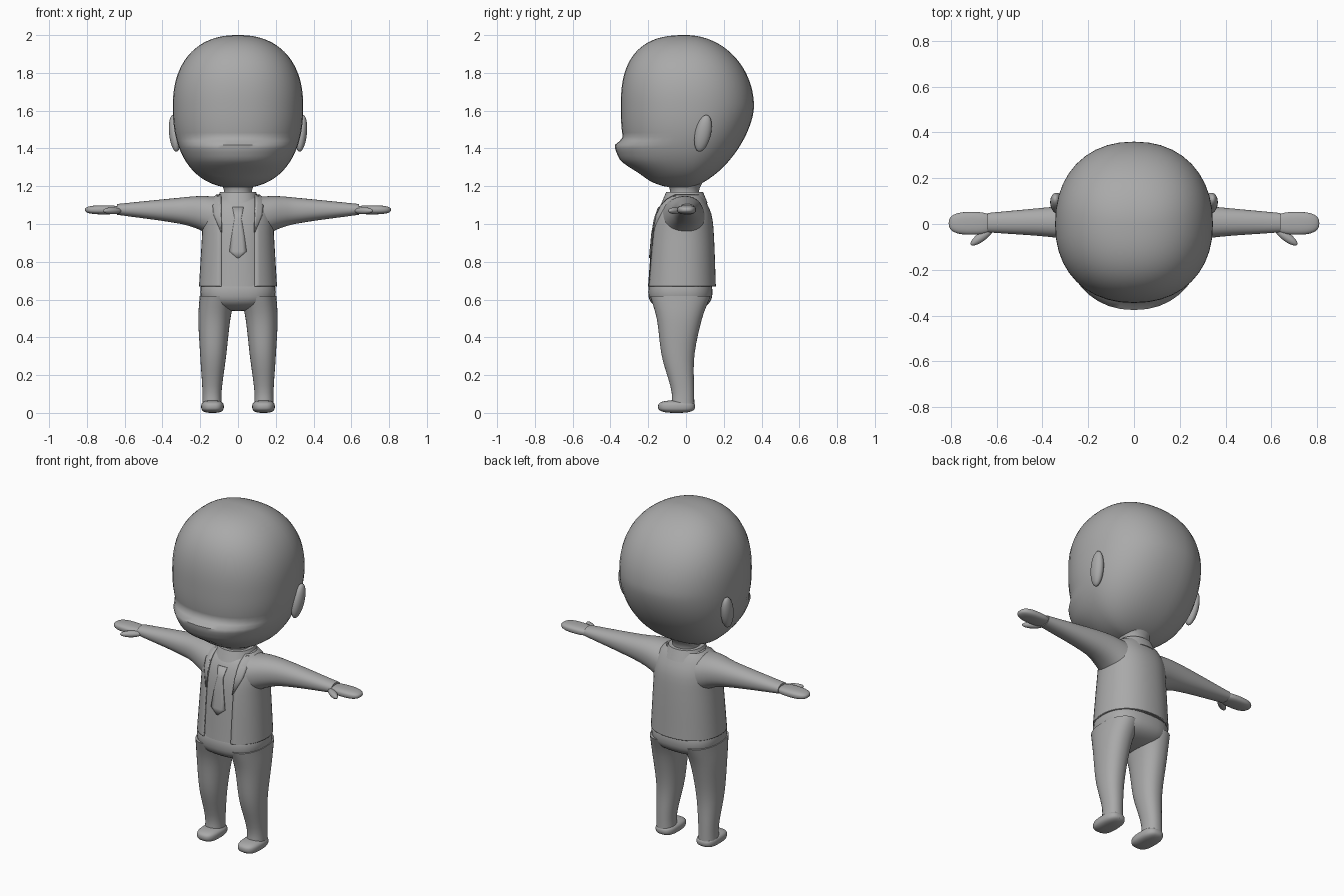
import bpy, bmesh
from math import sin, cos, pi, asin
from mathutils import Euler, Vector

cube = bpy.data.objects.get("Cube")
if cube:
    bpy.data.objects.remove(cube, do_unlink=True)

tone = (0.4, 0.4, 0.4, 1)
grey = bpy.data.materials.new("plain grey")
grey.use_nodes = True
grey.diffuse_color = tone
grey.node_tree.nodes["Principled BSDF"].inputs["Base Color"].default_value = tone


def finish(name, bm, mirror=False, thick=0):
    """Turn a bmesh into a smooth object that keeps its hard edges."""
    bmesh.ops.remove_doubles(bm, verts=bm.verts, dist=1e-5)
    for face in bm.faces:
        face.smooth = True
    for edge in bm.edges:
        edge.smooth = edge.calc_face_angle(0) < 0.9
    mesh = bpy.data.meshes.new(name)
    bm.to_mesh(mesh)
    bm.free()
    mesh.materials.append(grey)
    ob = bpy.data.objects.new(name, mesh)
    bpy.context.collection.objects.link(ob)
    if mirror:
        ob.modifiers.new("Mirror", "MIRROR")
    if thick:
        solid = ob.modifiers.new("Thickness", "SOLIDIFY")
        solid.thickness = thick
        solid.offset = -1


def signed_power(value, exponent):
    return abs(value) ** exponent * (1 if value >= 0 else -1)


def sample(rows, t):
    """Smoothly interpolate the values of rows keyed by their first entry."""
    last = len(rows) - 1
    k = max(i for i in range(last) if i == 0 or rows[i][0] <= t)
    a, b = rows[k], rows[k + 1]
    before, after = rows[max(k - 1, 0)], rows[min(k + 2, last)]
    span = b[0] - a[0]
    f = (t - a[0]) / span
    ease = f * f * (3 - 2 * f)
    values = []
    for i in range(1, len(a)):
        slope_a = (b[i] - before[i]) / (b[0] - before[0]) * span
        slope_b = (after[i] - a[i]) / (after[0] - a[0]) * span
        values.append(a[i] + (b[i] - a[i]) * ease
                      + slope_a * f * (1 - f) ** 2 - slope_b * f * f * (1 - f))
    return values


ROUND = 2.2  # roundness of every cross-section


def outline(box, gap, segments, mid=None):
    """Rounded section inside a box, leaving an opening of half-width gap in front."""
    u0, u1, v0, v1 = box
    centre, radius = (u0 + u1) / 2, (u1 - u0) / 2
    middle = (v0 + v1) / 2 if mid is None else mid
    start = asin((gap / radius) ** (ROUND / 2)) if gap else 0
    points = []
    for i in range(segments + 1 if gap else segments):
        angle = start + (2 * pi - 2 * start) * i / segments
        depth = middle - v0 if cos(angle) > 0 else v1 - middle
        points.append((centre + radius * signed_power(sin(angle), 2 / ROUND),
                       middle - depth * signed_power(cos(angle), 2 / ROUND)))
    return points


def loft(name, section, start, end, along_x=False, steps=20, segments=40,
         mid=None, gap=0, caps=True, **options):
    """Skin the boxes given by section(t) between start and end."""
    bm = bmesh.new()
    rings = []
    for k in range(steps + 1):
        t = start + (end - start) * (1 - cos(pi * k / steps)) / 2
        points = outline(section(t), gap, segments, mid)
        rings.append([bm.verts.new((t, u, v) if along_x else (u, v, t)) for u, v in points])
    count = len(rings[0])
    for low, high in zip(rings, rings[1:]):
        for i in range(segments):
            j = (i + 1) % count
            bm.faces.new((low[i], low[j], high[j], high[i]))
    if caps:
        bm.faces.new(rings[0][::-1])
        bm.faces.new(rings[-1])
    finish(name, bm, **options)


def blob(name, centre, size, power=2.0, turn=(0, 0, 0), mirror=True):
    """Rounded block: a sphere pushed towards a box, scaled and turned."""
    bm = bmesh.new()
    bmesh.ops.create_uvsphere(bm, u_segments=32, v_segments=20, radius=1)
    spin = Euler(turn).to_matrix()
    for v in bm.verts:
        shaped = Vector([s * signed_power(c, 2 / power) for c, s in zip(v.co, size)])
        v.co = Vector(centre) + spin @ shaped
    finish(name, bm, mirror)


def ramp(low, high, t):
    f = min(1, max(0, (t - low) / (high - low)))
    return f * f * (3 - 2 * f)


# Head: a rounded skull with a stepped lower face
CHIN, BROW, CROWN = 1.19, 1.62, 2.0


def head_section(z):
    upper = z > BROW
    h = min(1, (z - BROW) / (CROWN - BROW) if upper else (BROW - z) / (BROW - CHIN))

    def bulge(power):
        return (1 - h ** power) ** (1 / power)

    width = 0.345 * bulge(2.3)
    muzzle = 0.055 * ramp(1.25, 1.35, z) * (1 - ramp(1.41, 1.46, z))
    front = 0.345 * bulge(2.6) + muzzle
    back = 0.36 * bulge(2 if upper else 1.6)
    return -width, width, -front, back


loft("head", head_section, CHIN, CROWN, steps=56, mid=0, caps=False)
blob("ears", (0.335, 0.09, 1.48), (0.03, 0.042, 0.1), turn=(-0.22, 0.1, 0))


# Neck and collar
def tube(rows):
    def section(z):
        radius = sample(rows, z)[0]
        return -radius, radius, -radius - 0.01, radius - 0.005
    return section


loft("neck", tube([(1.1, 0.09), (1.18, 0.075), (1.26, 0.12)]), 1.1, 1.26)
loft("collar", tube([(1.11, 0.12), (1.17, 0.095)]), 1.11, 1.17, steps=6)

# Shirt and open jacket share one body shape: height, half-width, front, back
body = [(0.67, 0.207, 0.213, 0.158), (0.95, 0.19, 0.19, 0.147), (1.05, 0.185, 0.17, 0.135),
        (1.12, 0.16, 0.135, 0.105), (1.155, 0.115, 0.09, 0.085)]
HEM, SHOULDER = body[0][0], body[-1][0]


def torso(z, inset=0.0):
    width, front, back = sample(body, z)
    return inset - width, width - inset, inset - front, back - inset


loft("shirt", lambda z: torso(z, 0.012), HEM, SHOULDER)
loft("jacket", torso, HEM, SHOULDER, gap=0.09, caps=False, thick=0.009)


def plate(name, rows, lift, mirror=False):
    """Thin panel that follows the front of the body."""
    bm = bmesh.new()
    grid = []
    for z, left, right in rows:
        _, width, front, back = torso(z)
        middle = (front + back) / 2
        line = []
        for i in range(5):
            x = left + (right - left) * i / 4
            depth = (1 - (abs(x) / width) ** ROUND) ** (1 / ROUND)
            y = middle - (middle - front) * depth - lift
            line.append(bm.verts.new((x, y, z)))
        grid.append(line)
    for low, high in zip(grid, grid[1:]):
        for i in range(4):
            bm.faces.new((low[i], low[i + 1], high[i + 1], high[i]))
    finish(name, bm, mirror, thick=0.006)


# Tie and lapels
tie = [(0.82, 0.005), (0.855, 0.046), (0.95, 0.032), (1.03, 0.018), (1.09, 0.03)]
plate("tie", [(z, -half, half) for z, half in tie], -0.006)
plate("lapels", [(0.955, 0.086, 0.09), (1.05, 0.09, 0.13), (1.1, 0.094, 0.135),
                 (1.15, 0.1, 0.11)], 0.004, mirror=True)

# Trousers and feet
blob("hips", (0, -0.03, 0.64), (0.2, 0.17, 0.1), power=2.6, mirror=False)
legs = [(0.02, 0.085, 0.19, -0.08, 0.045), (0.11, 0.087, 0.188, -0.076, 0.043),
        (0.3, 0.063, 0.2, -0.128, 0.044), (0.5, 0.04, 0.21, -0.155, 0.085),
        (0.62, 0.015, 0.203, -0.19, 0.13)]
loft("legs", lambda z: sample(legs, z), legs[0][0], legs[-1][0], mirror=True)
blob("feet", (0.135, -0.05, 0.033), (0.06, 0.098, 0.033), power=2.8)

# Sleeves flare into the shoulders
sleeves = [(0.12, -0.13, 0.1, 0.92, 1.145), (0.2, -0.1, 0.09, 0.968, 1.148),
           (0.3, -0.065, 0.08, 1, 1.14), (0.64, -0.036, 0.048, 1.049, 1.106)]
loft("sleeves", lambda x: sample(sleeves, x), sleeves[0][0], sleeves[-1][0],
     along_x=True, mirror=True)

# Hands and thumbs
blob("hands", (0.71, 0.003, 1.075), (0.1, 0.05, 0.024), power=2.6)
blob("thumbs", (0.665, -0.055, 1.07), (0.06, 0.02, 0.018), turn=(0, 0, -0.64))
